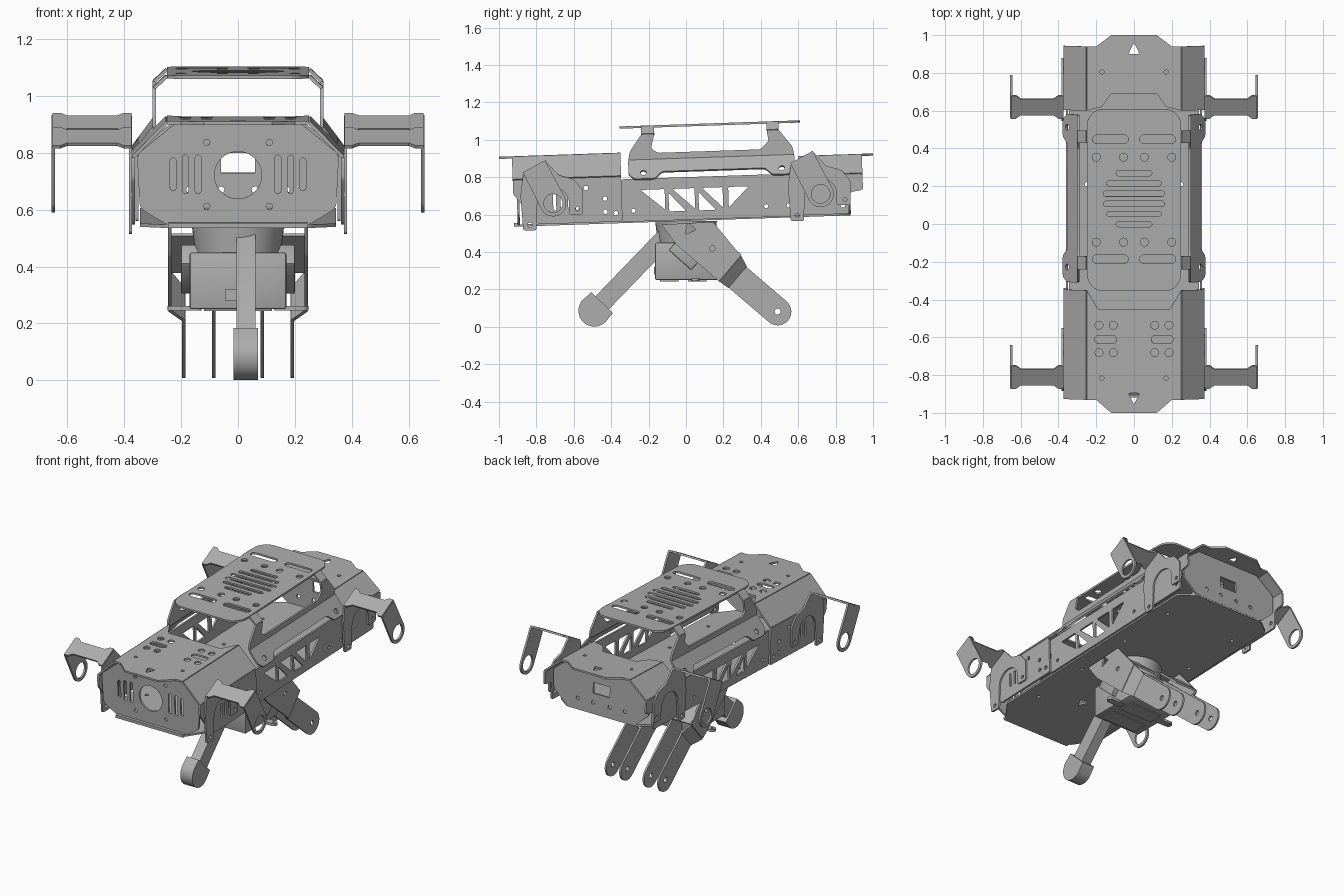
import bpy, bmesh, math
from mathutils import Matrix, Vector

if "Cube" in bpy.data.objects:
    bpy.data.objects.remove(bpy.data.objects["Cube"])

grey = bpy.data.materials.new("brushed grey")
grey.use_nodes = True
COL = (0.42, 0.42, 0.42, 1)
grey.diffuse_color = COL
grey.node_tree.nodes["Principled BSDF"].inputs["Base Color"].default_value = COL

T = 0.012                      # sheet thickness
X, Y, Z = Vector((1, 0, 0)), Vector((0, 1, 0)), Vector((0, 0, 1))
LEVEL = Matrix.Identity(4)
# the chassis is pitched slightly nose-down
TILT = Matrix.Translation((0, 0, .9)) @ Matrix.Rotation(.034, 4, 'X') @ Matrix.Translation((0, 0, -.9))
SIDES = ((1, "left"), (-1, "right"))


# ---- 2D outline helpers
def circle(cx, cy, r, n=24):
    return [(cx + r * math.cos(i * math.tau / n), cy + r * math.sin(i * math.tau / n)) for i in range(n)]


def pill(p, q, r, n=10):
    a = math.atan2(q[1] - p[1], q[0] - p[0])
    pts = []
    for c, start in ((q, a - math.pi / 2), (p, a + math.pi / 2)):
        pts += [(c[0] + r * math.cos(start + math.pi * i / n), c[1] + r * math.sin(start + math.pi * i / n))
                for i in range(n + 1)]
    return pts


def hslot(cx, cy, w, h):
    return pill((cx - (w - h) / 2, cy), (cx + (w - h) / 2, cy), h / 2)


def vslot(cx, cy, w, h):
    return pill((cx, cy - (h - w) / 2), (cx, cy + (h - w) / 2), w / 2)


def fillet(poly, r):
    out = []
    for i, c in enumerate(poly):
        c = Vector(c)
        a, b = Vector(poly[i - 1]) - c, Vector(poly[(i + 1) % len(poly)]) - c
        p = c + a.normalized() * min(r, a.length * .45)
        q = c + b.normalized() * min(r, b.length * .45)
        for k in range(5):
            t = k / 4
            out.append(tuple(p * (1 - t) ** 2 + c * 2 * t * (1 - t) + q * t * t))
    return out


# ---- mesh helpers
def add(name, bm, world):
    bm.transform(world)
    bmesh.ops.recalc_face_normals(bm, faces=bm.faces)
    me = bpy.data.meshes.new(name)
    bm.to_mesh(me)
    bm.free()
    me.materials.clear()
    me.materials.append(grey)
    ob = bpy.data.objects.new(name, me)
    bpy.context.collection.objects.link(ob)
    bpy.ops.object.select_all(action='DESELECT')
    ob.select_set(True)
    bpy.context.view_layer.objects.active = ob
    bpy.ops.object.shade_smooth_by_angle(angle=math.radians(30))
    return ob


def panel(name, outline, holes=(), origin=(0, 0, 0), u=X, v=Y, t=T, side=1, world=LEVEL):
    """Flat sheet with cut-outs, drawn in the u-v plane."""
    cu = bpy.data.curves.new(name, 'CURVE')
    cu.dimensions, cu.fill_mode, cu.extrude = '2D', 'BOTH', t / 2
    for loop in [outline, *holes]:
        sp = cu.splines.new('POLY')
        sp.points.add(len(loop) - 1)
        for p, c in zip(sp.points, loop):
            p.co = (c[0], c[1], 0, 1)
        sp.use_cyclic_u = True
    tmp = bpy.data.objects.new(name + " curve", cu)
    bpy.context.collection.objects.link(tmp)
    me = bpy.data.meshes.new_from_object(tmp.evaluated_get(bpy.context.evaluated_depsgraph_get()))
    bm = bmesh.new()
    bm.from_mesh(me)
    bpy.data.objects.remove(tmp)
    bpy.data.curves.remove(cu)
    bpy.data.meshes.remove(me)
    bmesh.ops.remove_doubles(bm, verts=bm.verts, dist=1e-5)
    u, v = Vector(u).normalized(), Vector(v).normalized()
    frame = Matrix((u, v, u.cross(v))).transposed().to_4x4()
    frame.translation = origin
    return add(name, bm, world @ Matrix.Diagonal((side, 1, 1, 1)) @ frame)


def box(name, lo, hi, bevel=0.0, world=LEVEL):
    bm = bmesh.new()
    lo, hi = Vector(lo), Vector(hi)
    bmesh.ops.create_cube(bm, size=1, matrix=Matrix.Translation((lo + hi) / 2) @ Matrix.Diagonal((*(hi - lo), 1)))
    if bevel:
        bmesh.ops.bevel(bm, geom=bm.edges[:], offset=bevel, segments=2, affect='EDGES', profile=.5)
    return add(name, bm, world)


def mirror_loops(loops):
    return loops + [[(-x, y) for x, y in l] for l in loops]


def tri(cx, cy, s):
    return fillet([(cx - .03, cy + .03 * s), (cx + .03, cy + .03 * s), (cx, cy - .03 * s)], .012)


# ---- front shell: roof, slopes, cheeks and face
holes = mirror_loops([circle(x, y, .021) for x in (.11, .185) for y in (-.535, -.68)]
                     + [hslot(.15, -.61, .115, .042), circle(.17, -.815, .011)])
panel("front_roof", [(-.25, -.93), (-.2, -.93), (-.12, -1), (.12, -1), (.2, -.93), (.25, -.93), (.25, -.35),
                     (.19, -.45), (-.19, -.45), (-.25, -.35)], holes + [tri(0, -.925, 1)], (0, 0, .937), world=TILT)
holes = mirror_loops([vslot(x, .755, .021, h) for x, h in ((.14, .135), (.185, .135), (.228, .115))]
                     + [circle(.11, .867, .011), circle(.11, .642, .011)])
panel("front_face", fillet([(-.22, .935), (.22, .935), (.355, .825), (.345, .635), (.245, .575), (-.245, .575),
                            (-.345, .635), (-.355, .825)], .02),
      holes + [circle(0, .752, .083, 40)], (0, -.905, 0), X, Z, world=TILT)
box("front_lip", (-.245, -.93, .566), (.245, -.9, .585), world=TILT)

# ---- rear shell: roof and face
panel("rear_roof", [(-.25, .94), (-.2, .94), (-.12, 1), (.12, 1), (.2, .94), (.25, .94), (.25, .6), (.17, .62),
                    (.12, .69), (-.12, .69), (-.17, .62), (-.25, .6)],
      [circle(.17, .805, .011), circle(-.17, .805, .011), tri(0, .93, -1)], (0, 0, .887), world=TILT)
panel("rear_face", fillet([(-.22, .885), (.22, .885), (.35, .785), (.345, .66), (.25, .575), (-.25, .575),
                           (-.345, .66), (-.35, .785)], .02),
      [[(-.06, .70), (.06, .70), (.06, .77), (-.06, .77)]] + [circle(x, .64, .012) for x in (-.17, -.06, .06, .17)],
      (0, .865, 0), X, Z, world=TILT)

# ---- floor
panel("floor_plate", fillet([(-.25, -.91), (.25, -.91), (.345, -.78), (.345, .8), (.25, .87), (-.25, .87),
                             (-.345, .8), (-.345, -.78)], .02),
      [tri(.0, -.5, 1)] + mirror_loops([circle(.25, y, .011) for y in (-.6, -.2, .2, .6)]), (0, 0, .572), world=TILT)

# ---- top cage deck with slots and round grille
holes = mirror_loops([hslot(.125, y, .19, .045) for y in (.455, -.18)]
                     + [circle(x, y, .021) for x in (.055, .2) for y in (.36, -.09)])
for i in range(6):
    y = .275 - i * .054
    half = math.sqrt(.165 ** 2 - (y - .14) ** 2)
    holes.append(hslot(0, y, 2 * half, .028))
panel("top_deck", fillet([(-.2, -.35), (.2, -.35), (.25, -.29), (.25, .56), (.2, .615), (-.2, .615), (-.25, .56),
                          (-.25, -.29)], .04), holes, (0, 0, 1.077), world=TILT)

for s, side in SIDES:
    # front shell sides
    panel(side + "_front_slope", [(-.93, 0), (-.35, 0), (-.35, .17), (-.93, .17)], (), (.25, 0, .937),
          Y, (.12, 0, -.122), side=s, world=TILT)
    holes = [circle(-.54, .76, .012), circle(-.44, .70, .012), circle(-.44, .63, .012), circle(-.385, .62, .012)]
    holes += [vslot(-.71 + i * .04, .69, .016, .09) for i in range(4)]
    panel(side + "_front_cheek", fillet([(-.93, .815), (-.35, .815), (-.35, .575), (-.8, .575), (-.87, .66),
                                         (-.93, .74)], .015), holes, (.368, 0, 0), Y, Z, side=s, world=TILT)
    # rear shell sides
    panel(side + "_rear_slope", [(.6, 0), (.94, 0), (.94, .155), (.6, .155)], (), (.25, 0, .887),
          Y, (.12, 0, -.102), side=s, world=TILT)
    panel(side + "_rear_cheek", fillet([(.6, .787), (.94, .787), (.94, .70), (.87, .69), (.86, .575), (.6, .575)], .015),
          [circle(.84, .75, .012), circle(.83, .62, .012)], (.368, 0, 0), Y, Z, side=s, world=TILT)
    # side rail with truss cut-outs
    truss = [[(-.25, .74), (-.12, .74), (-.12, .63)], [(-.10, .72), (-.10, .62), (-.01, .62)],
             [(-.08, .74), (.04, .74), (.04, .63)], [(.06, .72), (.06, .62), (.15, .62)],
             [(.08, .74), (.19, .74), (.19, .63)], [(.22, .74), (.33, .74), (.22, .63)]]
    panel(side + "_truss_rail", fillet([(-.35, .572), (.6, .572), (.6, .80), (-.35, .80)], .01),
          [fillet(t, .008) for t in truss] + [circle(y, .63, .011) for y in (-.29, .42, .54)],
          (.355, 0, 0), Y, Z, side=s, world=TILT)
    # cage foot flange, pillars and corner bends
    panel(side + "_cage_flange", fillet([(-.31, 0), (-.31, .095), (-.28, .13), (-.17, .13), (-.13, .085), (.42, .085),
                                         (.46, .13), (.55, .13), (.58, .095), (.58, 0)], .015),
          [circle(-.23, .09, .016), circle(.51, .09, .016)], (.295, 0, .9), Y, (.075, 0, -.1), side=s, world=TILT)
    panel(side + "_cage_side", fillet([(-.31, .895), (.58, .895), (.57, .945), (.5, 1.037), (.435, 1.037), (.445, .98),
                                       (.40, .935), (-.15, .935), (-.185, .96), (-.165, 1.037), (-.235, 1.037),
                                       (-.30, .945)], .012), (), (.295, 0, 0), Y, Z, side=s, world=TILT)
    for part, a, b in (("front", -.235, -.165), ("rear", .435, .5)):
        panel(f"{side}_{part}_cage_bend", [(a, 0), (b, 0), (b, .061), (a, .061)], (), (.25, 0, 1.077),
              Y, (.045, 0, -.042), side=s, world=TILT)

    # four sensor brackets: hoop mount, cross arm, outer ring plate
    for part, o in (("front", Vector((0, 0, 0))), ("rear", Vector((0, 1.43, .05)))):
        arch = [(-.71 + .085 * math.cos(a), .66 + .085 * math.sin(a))
                for a in [math.pi * (1 - i / 12) for i in range(13)]]
        hoop = [(-.87, .515), (-.8, .515)] + arch + [(-.625, .6), (-.55, .6), (-.55, .73), (-.6, .79), (-.68, .81),
                                                     (-.75, .885), (-.87, .82), (-.885, .7)]
        panel(f"{side}_{part}_hoop_mount", fillet(hoop, .012), [circle(-.835, .545, .012), circle(-.58, .63, .011)],
              o + Vector((.378, 0, 0)), Y, Z, side=s)
        arm = [(.375, 0), (.40, 0), (.425, .02), (.6, .02), (.625, 0), (.652, 0), (.652, .137), (.625, .137),
               (.6, .117), (.425, .117), (.40, .137), (.375, .137)]
        panel(f"{side}_{part}_cross_arm", arm, (), o + Vector((0, -.87, .82)), X, (0, .12, .065), side=s)
        # u runs down the plate, v across it
        ring = [(-.215, -.068), (-.215, .068)] + [(.07 * math.sin(a), .07 * math.cos(a))
                                                  for a in [math.pi * i / 16 for i in range(17)]]
        panel(f"{side}_{part}_ring_plate", ring, [circle(0, 0, .05)], o + Vector((.65, -.71, .66)),
              (0, .46, -.88), (0, .88, .46), side=s)

    # rear twin-plate fingers
    d, p = Vector((0, .76, -.65)), Vector((0, .65, .76))
    at = lambda x, a, b=0: Vector((x, 0, .5)) + d * a + p * b
    panel(side + "_finger_shoulder", fillet([(-.13, -.05), (.07, .14), (.30, .10), (.30, -.08), (0, -.08)], .006),
          [circle(.16, .03, .014), tri(.0, .02, 1)], at(.24, 0), d, p, side=s)
    panel(side + "_finger_bend", [(0, -.08), (.078, -.075), (.078, .075), (0, .10)], (), at(.24, .30),
          d * .06 - X * .05, p, side=s)
    tip = [(.645 + .073 * math.cos(a), .073 * math.sin(a)) for a in [math.pi * (i / 16 - .5) for i in range(17)]]
    for label, x, start in (("outer", .19, .355), ("inner", .085, .14)):
        panel(f"{side}_{label}_finger", [(start, -.073)] + tip + [(start, .073)], [circle(.645, 0, .016)],
              at(x, 0), d, p, side=s)
    panel(side + "_finger_bridge", [(.1, .085), (.30, .085), (.30, .24), (.1, .24)], (), at(0, 0, .10), d, X, side=s)
    panel(side + "_ear", pill((.15, 0), (.225, 0), .022), [circle(.225, 0, .008)], (0, .05, .253), t=.016, side=s)

# ---- gimbal box under the floor
bm = bmesh.new()
bmesh.ops.create_cone(bm, cap_ends=True, segments=48, radius1=.15, radius2=.165, depth=.12,
                      matrix=Matrix.Translation((0, 0, .505)))
add("turntable", bm, LEVEL)
box("gimbal_box", (-.17, -.165, .25), (.17, .17, .45), .008)
box("box_port", (-.045, -.172, .28), (0, -.16, .32))
for y in (-.09, .06):
    box("box_bottom_pad", (-.12, y - .05, .243), (.12, y + .05, .252))
box("tilt_motor", (-.2, -.11, -.045), (.2, .05, .045), .005,
    Matrix.Translation((0, .02, .37)) @ Matrix.Rotation(math.radians(-42), 4, 'X'))

# ---- front strut with rounded foot
panel("front_strut", pill((-.07, .52), (-.49, .085), .05), (), (.028, 0, 0), Y, Z, t=.067)
foot = [(.085 * math.cos(a), .085 * math.sin(a)) for a in [math.pi * (.5 + i / 20) for i in range(21)]]
panel("strut_foot", foot + [(.06, -.08), (.06, .08)], (), (.027, -.49, .086), (0, .69, .72), (0, -.72, .69), t=.087)
